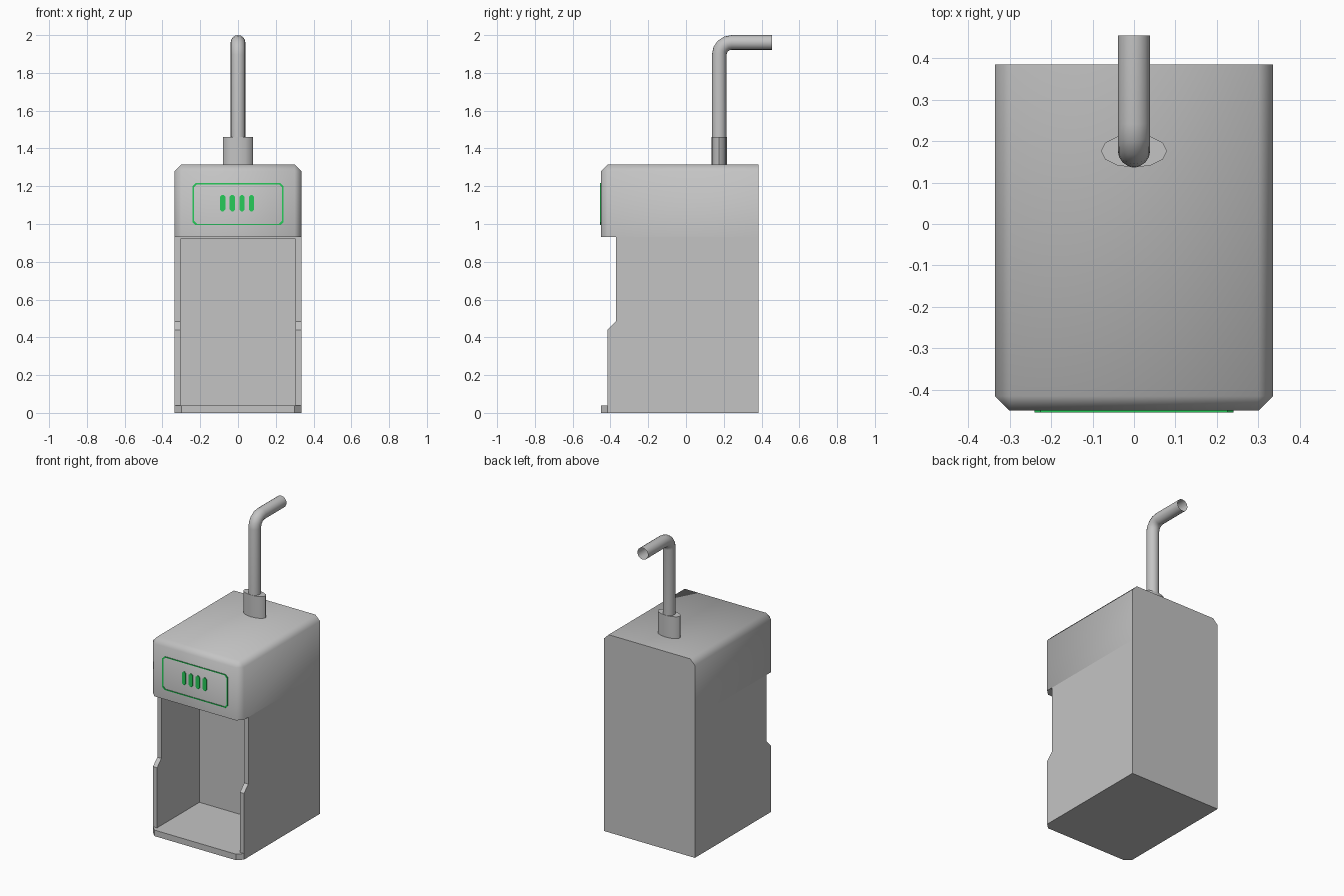
import bpy, bmesh, math
from mathutils import Vector

cube = bpy.data.objects.get("Cube")
if cube:
    bpy.data.objects.remove(cube, do_unlink=True)


def material(name, rgb):
    m = bpy.data.materials.new(name)
    m.use_nodes = True
    m.diffuse_color = (*rgb, 1)
    m.node_tree.nodes["Principled BSDF"].inputs["Base Color"].default_value = (*rgb, 1)
    return m


GREY = material("grey plastic", (0.55, 0.55, 0.55))
GREEN = material("green light", (0.02, 0.6, 0.1))


def finish(name, bm, mat, smooth=0):
    """Turn a bmesh into a linked object, smooth below the given angle."""
    bmesh.ops.recalc_face_normals(bm, faces=bm.faces)
    me = bpy.data.meshes.new(name)
    bm.to_mesh(me)
    bm.free()
    me.materials.append(mat)
    if smooth:
        me.shade_smooth()
        me.set_sharp_from_angle(angle=math.radians(smooth))
    ob = bpy.data.objects.new(name, me)
    bpy.context.collection.objects.link(ob)
    return ob


def prism_mesh(outline, depth):
    """Closed prism from 3D outline points, swept along depth."""
    bm = bmesh.new()
    face = bm.faces.new([bm.verts.new(p) for p in outline])
    ext = bmesh.ops.extrude_face_region(bm, geom=[face], use_keep_orig=True)
    moved = [g for g in ext["geom"] if isinstance(g, bmesh.types.BMVert)]
    bmesh.ops.translate(bm, vec=Vector(depth), verts=moved)
    return bm


def box_mesh(x0, x1, y0, y1, z0, z1):
    return prism_mesh([(x0, y0, z0), (x1, y0, z0), (x1, y1, z0), (x0, y1, z0)], (0, 0, z1 - z0))


# Main dimensions
W, INNER, FRONT, BACK = 0.335, 0.305, -0.45, 0.385
FLOOR, HEAD, TOP, CH = 0.04, 0.93, 1.315, 0.035

# Base plate with chamfered front corners
base = [(-W, BACK, 0), (-W, FRONT + CH, 0), (-W + CH, FRONT, 0),
        (W - CH, FRONT, 0), (W, FRONT + CH, 0), (W, BACK, 0)]
finish("base_plate", prism_mesh(base, (0, 0, FLOOR)), GREY)

# Side walls with a stepped front edge
step = [(-0.415, FLOOR), (-0.415, 0.44), (-0.37, 0.485), (-0.37, HEAD), (BACK, HEAD), (BACK, FLOOR)]
for name, x in (("right_wall", -W), ("left_wall", INNER)):
    finish(name, prism_mesh([(x, y, z) for y, z in step], (W - INNER, 0, 0)), GREY)

# Block behind the bay, and the bay ceiling
finish("back_block", box_mesh(-INNER, INNER, 0.03, BACK, FLOOR, HEAD), GREY)
finish("bay_ceiling", box_mesh(-INNER, INNER, -0.37, 0.03, 0.92, HEAD), GREY)

# Head: chamfered at the front uprights and around the top, except the back
bm = box_mesh(-W, W, FRONT, BACK, HEAD, TOP)
edges = []
for e in bm.edges:
    mid = (e.verts[0].co + e.verts[1].co) / 2
    outer = (abs(mid.x) > W - 0.01) + (mid.y < FRONT + 0.01) + (mid.z > TOP - 0.01)
    if outer == 2:
        edges.append(e)
bmesh.ops.bevel(bm, geom=edges, offset=CH, offset_type='OFFSET', segments=1,
                profile=0.5, affect='EDGES')
finish("head", bm, GREY, 60)


# Display: thin green frame and four indicator bars
def cut_corner(hw, hh, c, y, cx, cz):
    """Rectangle outline with clipped corners in the front plane."""
    pts = [(hw, hh - c), (hw - c, hh), (c - hw, hh), (-hw, hh - c),
           (-hw, c - hh), (c - hw, -hh), (hw - c, -hh), (hw, c - hh)]
    return [(cx + x, y, cz + z) for x, z in pts]


bm = bmesh.new()
rings = [[bm.verts.new(p) for p in cut_corner(hw, hh, 0.015, y, 0, 1.105)]
         for hw, hh, y in ((0.24, 0.111, FRONT), (0.24, 0.111, FRONT - 0.004),
                           (0.232, 0.105, FRONT - 0.004), (0.232, 0.105, FRONT))]
for a, b in zip(rings, rings[1:]):
    for i in range(8):
        j = (i + 1) % 8
        bm.faces.new((a[i], a[j], b[j], b[i]))
finish("display_frame", bm, GREEN)

for i in range(4):
    bar = cut_corner(0.014, 0.044, 0.01, FRONT, -0.081 + 0.051 * i, 1.11)
    finish(f"indicator_bar_{i + 1}", prism_mesh(bar, (0, -0.005, 0)), GREEN)

# Oval cable collar
CY, R, BEND = 0.176, 0.039, 0.065
oval = [(0.08 * math.sin(t), CY + 0.04 * math.cos(t), TOP)
        for t in (2 * math.pi * k / 12 for k in range(12))]
finish("cable_collar", prism_mesh(oval, (0, 0, 0.145)), GREY, 40)

# Cable: upright, short bend, then straight back, with an open end
zc = 2 - R
path = [(CY, TOP)]
for k in range(5):
    t = math.pi / 2 * k / 4
    path.append((CY + BEND * (1 - math.cos(t)), zc - BEND * (1 - math.sin(t))))
path.append((0.455, zc))
sides = 16
bm = bmesh.new()
prev = None
for i, (y, z) in enumerate(path):
    t = math.pi / 2 * min(max(i - 1, 0), 4) / 4
    out = Vector((0, math.cos(t), -math.sin(t)))
    ring = []
    for s in range(sides):
        a = 2 * math.pi * s / sides
        ring.append(bm.verts.new(Vector((R * math.cos(a), y, z)) + out * R * math.sin(a)))
    if prev:
        for s in range(sides):
            n = (s + 1) % sides
            bm.faces.new((prev[s], prev[n], ring[n], ring[s]))
    prev = ring
finish("cable", bm, GREY, 50)
